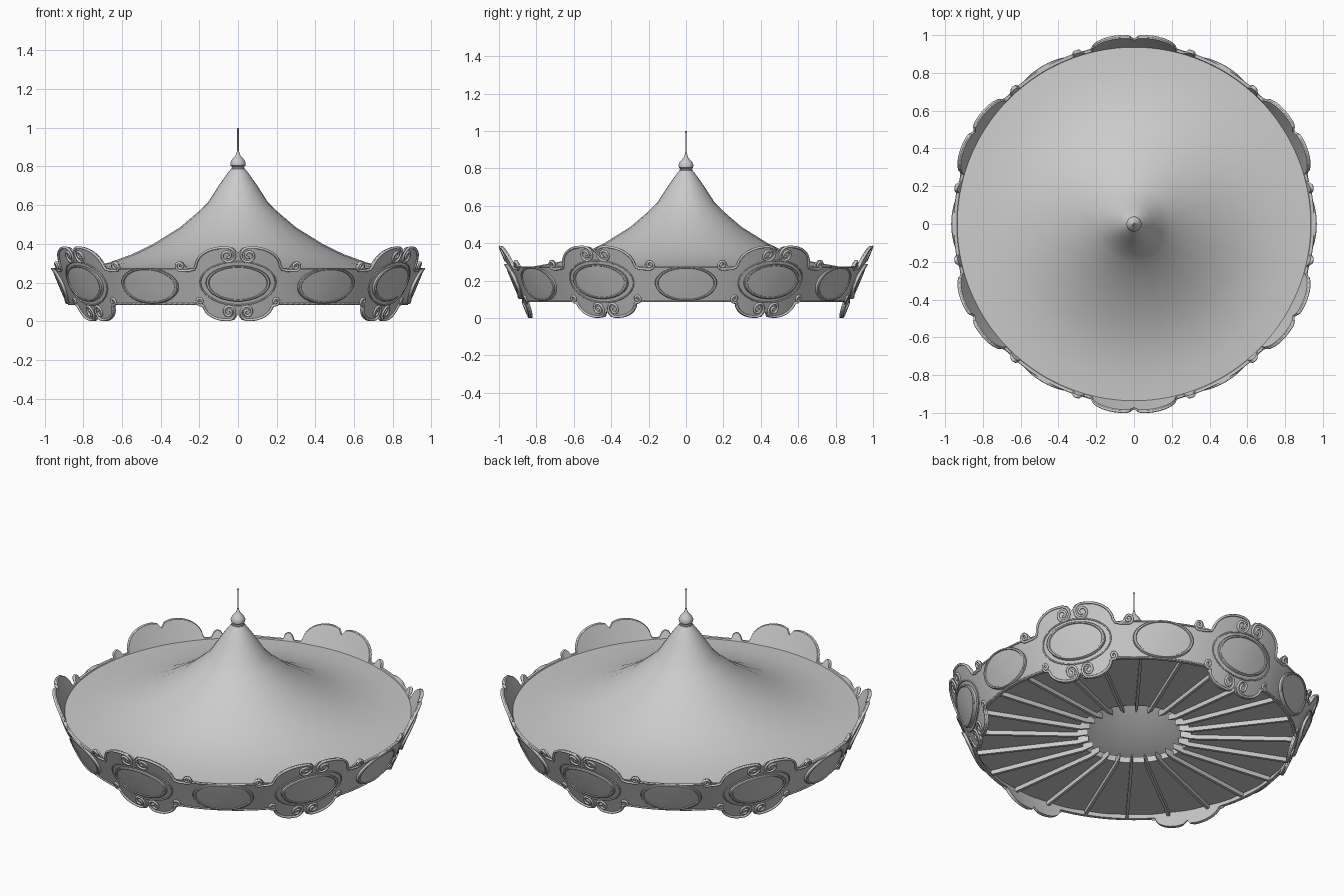
import bpy, bmesh
from math import sin, cos, pi, radians, sqrt

if "Cube" in bpy.data.objects:
    bpy.data.objects.remove(bpy.data.objects["Cube"])

RU = 0.93           # arc radius used to turn panel width into angle


def wrap(u, z, h=0.0, a0=0.0):
    """Map flat panel coordinates onto the outward-leaning cone."""
    a, r = a0 + u / RU, 0.836 + 0.416 * z + h
    return (r * cos(a), r * sin(a), z)


def finish(name, verts, faces, angle=35):
    me = bpy.data.meshes.new(name)
    me.from_pydata(verts, [], faces)
    bm = bmesh.new()
    bm.from_mesh(me)
    bmesh.ops.remove_doubles(bm, verts=bm.verts, dist=1e-5)
    bmesh.ops.recalc_face_normals(bm, faces=bm.faces)
    bm.to_mesh(me)
    bm.free()
    ob = bpy.data.objects.new(name, me)
    bpy.context.collection.objects.link(ob)
    bpy.ops.object.select_all(action='DESELECT')
    ob.select_set(True)
    bpy.context.view_layer.objects.active = ob
    bpy.ops.object.shade_smooth_by_angle(angle=radians(angle))
    return ob


def lathe(name, profile, n, angle=35):
    verts = [(r * cos(2 * pi * i / n), r * sin(2 * pi * i / n), z)
             for r, z in profile for i in range(n)]
    faces = [(j * n + i, j * n + (i + 1) % n, (j + 1) * n + (i + 1) % n, (j + 1) * n + i)
             for j in range(len(profile) - 1) for i in range(n)]
    return finish(name, verts, faces, angle)


# Tent roof, one smooth shell
lathe("roof", [(0.945, 0.268), (0.82, 0.275), (0.67, 0.302), (0.55, 0.345), (0.44, 0.398),
               (0.30, 0.485), (0.20, 0.57), (0.155, 0.615), (0.10, 0.70), (0.06, 0.757),
               (0.036, 0.788)], 24, 60)

# Finial: onion bulb with a thin spike
lathe("finial", [(0.0, 0.785), (0.034, 0.785), (0.034, 0.793), (0.030, 0.797), (0.038, 0.804),
                 (0.040, 0.817), (0.034, 0.832), (0.022, 0.846), (0.012, 0.858), (0.006, 0.875),
                 (0.004, 0.885), (0.004, 0.99), (0.006, 0.993), (0.005, 0.998), (0.0, 1.0)], 24)

# Ceiling with an open centre and a short upright collar
lathe("ceiling", [(0.875, 0.115), (0.31, 0.115), (0.31, 0.15), (0.32, 0.15), (0.32, 0.122),
                  (0.875, 0.122)], 24)

# Ribs under the ceiling, tapering at the inner end
verts, faces = [], []
for k in range(24):
    a = 2 * pi * (k + 0.5) / 24
    b = len(verts)
    for r, w, z0, z1 in ((0.25, 0.002, 0.105, 0.135), (0.31, 0.008, 0.09, 0.135),
                         (0.865, 0.008, 0.09, 0.117)):
        for s, z in ((-w, z0), (w, z0), (w, z1), (-w, z1)):
            verts.append((r * cos(a) - s * sin(a), r * sin(a) + s * cos(a), z))
    for j in (b, b + 4):
        faces += [(j + i, j + (i + 1) % 4, j + 4 + (i + 1) % 4, j + 4 + i) for i in range(4)]
    faces += [(b, b + 1, b + 2, b + 3), (b + 8, b + 9, b + 10, b + 11)]
finish("ribs", verts, faces)


# Outline of the band: double lobes at each large panel, plain between
def hump(a, mid, half):
    return sqrt(max(0.0, 1 - ((a - mid) / half) ** 2))


def top(u):
    a = abs(u)
    notch = 0.02 * max(0, 1 - a / 0.02)
    z = 0.275 + 0.110 * hump(a, 0.07, 0.15) - notch if a < 0.22 else 0.275
    return max(z, 0.275 + 0.035 * hump(a, 0.297, 0.027))


def bottom(u):
    a = abs(u)
    notch = 0.02 * max(0, 1 - a / 0.02)
    return 0.085 - 0.084 * hump(a, 0.07, 0.13) + notch if a < 0.20 else 0.085


# Scalloped band all round
COLS, SECTOR = 96, RU * pi / 3
verts, faces = [], []
for k in range(6):
    for c in range(COLS):
        u = (c / COLS - 0.5) * SECTOR
        t, b = top(u), bottom(u)
        a0 = radians(-90 + 60 * k)
        verts += [wrap(u, b, 0, a0), wrap(u, t, 0, a0), wrap(u, t, -0.012, a0), wrap(u, b, -0.012, a0)]
N = 6 * COLS
for c in range(N):
    p, q = 4 * c, 4 * ((c + 1) % N)
    faces += [(p + i, q + i, q + (i + 1) % 4, p + (i + 1) % 4) for i in range(4)]
finish("scalloped_band", verts, faces)

# Raised oval plaques, one every 30 degrees
verts, faces = [], []
SEG = 40
for k in range(12):
    a0 = radians(-90 + 30 * k)
    zc = 0.195 if k % 2 == 0 else 0.183
    b = len(verts)
    rings = ((1, -0.002), (1, 0.014), (0.97, 0.018), (0.91, 0.018), (0.89, 0.013), (0.45, 0.015))
    for f, h in rings:
        verts += [wrap(0.168 * f * cos(2 * pi * i / SEG), zc + 0.093 * f * sin(2 * pi * i / SEG), h, a0)
                  for i in range(SEG)]
    for j in range(len(rings) - 1):
        faces += [(b + j * SEG + i, b + j * SEG + (i + 1) % SEG,
                   b + (j + 1) * SEG + (i + 1) % SEG, b + (j + 1) * SEG + i) for i in range(SEG)]
    verts.append(wrap(0, zc, 0.015, a0))
    last = b + (len(rings) - 1) * SEG
    faces += [(last + i, last + (i + 1) % SEG, len(verts) - 1) for i in range(SEG)]
finish("oval_plaques", verts, faces)


# Scrollwork paths in flat panel coordinates
def spiral(cx, cz, r0, r1, start, sweep, n=30):
    return [(cx + (r0 + (r1 - r0) * i / n) * cos(radians(start + sweep * i / n)),
             cz + (r0 + (r1 - r0) * i / n) * sin(radians(start + sweep * i / n)))
            for i in range(n + 1)]


def arc(mid, half, z0, height, n=16):
    return [(mid + half * sin(pi / 2 * i / n), z0 + height * cos(pi / 2 * i / n)) for i in range(n)]


upper = (spiral(0.052, 0.338, 0.042, 0.008, 90, 560)[::-1] + arc(0.07, 0.145, 0.275, 0.105)
         + [(0.225, 0.268), (0.25, 0.262)] + spiral(0.297, 0.284, 0.024, 0.005, 260, 540))
lower = (spiral(0.052, 0.047, 0.040, 0.008, 270, -560)[::-1] + arc(0.07, 0.122, 0.085, -0.078)
         + spiral(0.208, 0.103, 0.021, 0.005, 250, 500))
frame = [(0.198 * cos(2 * pi * i / 48), 0.195 + 0.112 * sin(2 * pi * i / 48)) for i in range(49)]


def tubes(name, paths, radius):
    cu = bpy.data.curves.new(name, 'CURVE')
    cu.dimensions = '3D'
    cu.bevel_depth = radius
    cu.bevel_resolution = 1
    cu.use_fill_caps = True
    for k in range(6):
        a0 = radians(-90 + 60 * k)
        for path, side in paths:
            sp = cu.splines.new('POLY')
            sp.points.add(len(path) - 1)
            for pt, (u, z) in zip(sp.points, path):
                pt.co = (*wrap(side * u, z, 0.002, a0), 1)
            sp.use_smooth = True
    bpy.context.collection.objects.link(bpy.data.objects.new(name, cu))


tubes("scrollwork", [(p, s) for p in (upper, lower) for s in (1, -1)], 0.007)
tubes("oval_frames", [(frame, 1)], 0.004)

# Straight trim along the plain stretches between large panels
edge = [SECTOR / 2 + (i / 12 - 0.5) * 0.36 for i in range(13)]
low_edge = [SECTOR / 2 + (i / 16 - 0.5) * 0.52 for i in range(17)]
tubes("edge_trim", [([(u, 0.271) for u in edge], 1), ([(u, 0.089) for u in low_edge], 1)], 0.005)
